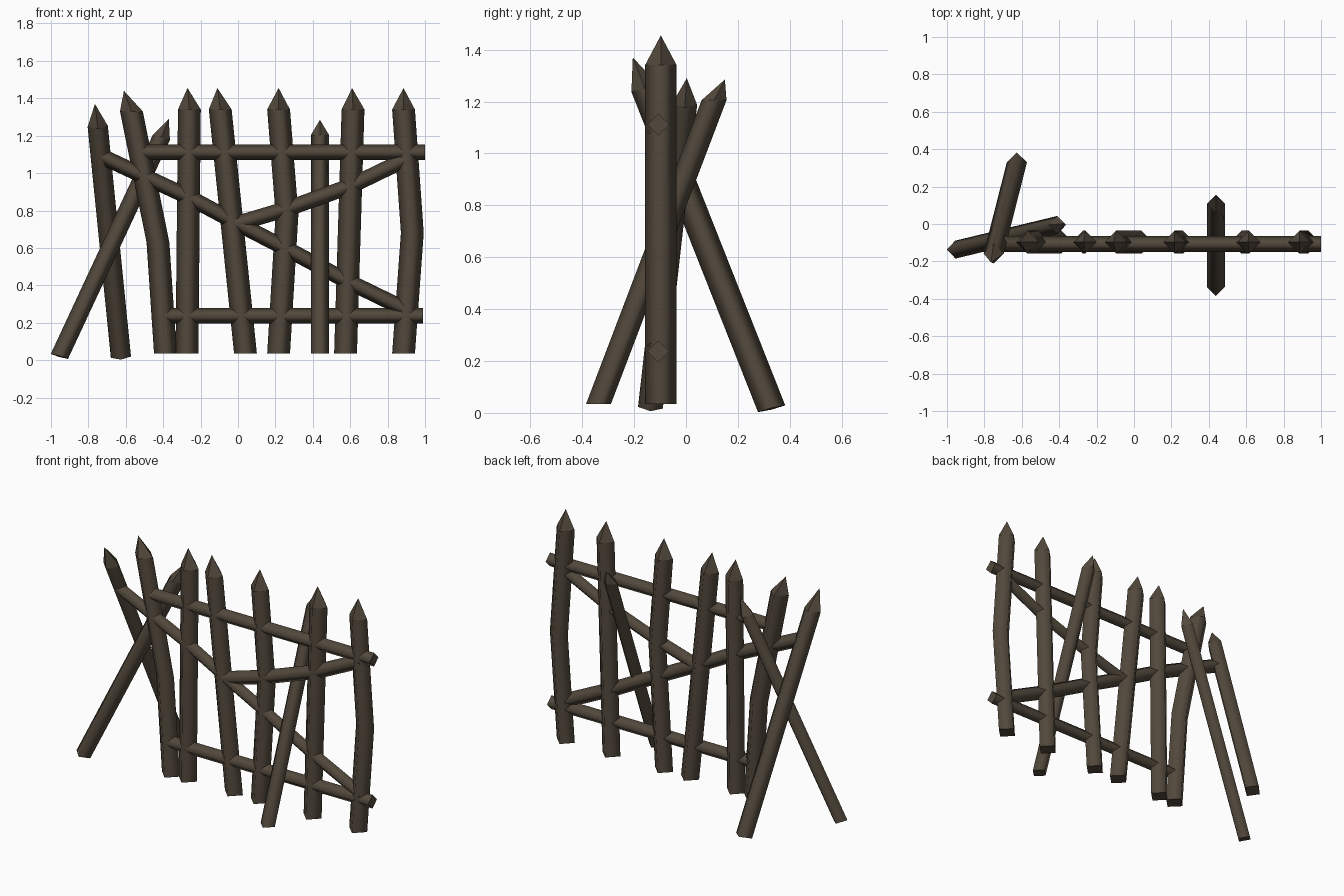
import bpy, bmesh
from mathutils import Vector

if "Cube" in bpy.data.objects:
    bpy.data.objects.remove(bpy.data.objects["Cube"])

wood = bpy.data.materials.new("dark_brown_wood")
wood.diffuse_color = (0.085, 0.066, 0.045, 1)
wood.use_nodes = True
wood.node_tree.nodes["Principled BSDF"].inputs["Base Color"].default_value = wood.diffuse_color
UP = Vector((0, 0, 1))


def beam(name, points, radius, tip=None, tilt=0.0):
    """Four-sided beam swept along points, optional sharpened tip.
    tilt: 0 = cuts are horizontal, 1 = cuts are square to the beam."""
    pts = [Vector(p) for p in points]
    bm = bmesh.new()
    rings = []
    for i, p in enumerate(pts):
        axis = (pts[min(i + 1, len(pts) - 1)] - pts[max(i - 1, 0)]).normalized()
        n = UP.lerp(axis, tilt).normalized()
        u = Vector((0, 1, 0))
        u = (u - n * u.dot(n)).normalized()
        v = n.cross(u)
        rings.append([bm.verts.new(p + d * radius) for d in (u, v, -u, -v)])
    for a, b in zip(rings, rings[1:]):
        for k in range(4):
            j = (k + 1) % 4
            bm.faces.new((a[k], a[j], b[j], b[k])).smooth = True
    bm.faces.new(rings[0][::-1])
    if tip:
        t = bm.verts.new(tip)
        for k in range(4):
            bm.faces.new((rings[-1][k], rings[-1][(k + 1) % 4], t))
    else:
        bm.faces.new(rings[-1])
    bmesh.ops.recalc_face_normals(bm, faces=bm.faces)
    me = bpy.data.meshes.new(name)
    bm.to_mesh(me)
    bm.free()
    me.materials.append(wood)
    ob = bpy.data.objects.new(name, me)
    bpy.context.collection.objects.link(ob)
    return ob


# Upright sharpened stakes: (x, z) centre line, last entry is the tip
Y = -0.097
stakes = [
    [(-0.388, 0.035), (-0.428, 0.63), (-0.57, 1.33), (-0.61, 1.44)],
    [(-0.273, 0.035), (-0.26, 1.34), (-0.27, 1.455)],
    [(0.04, 0.035), (-0.095, 1.34), (-0.11, 1.455)],
    [(0.217, 0.035), (0.262, 0.78), (0.217, 1.34), (0.217, 1.455)],
    [(0.575, 0.035), (0.615, 1.34), (0.61, 1.455)],
    [(0.885, 0.035), (0.932, 0.68), (0.885, 1.34), (0.885, 1.455)],
]
for i, s in enumerate(stakes):
    p = [(x, Y, z) for x, z in s]
    beam(f"upright_stake_{i + 1}", p[:-1], 0.061, tip=p[-1])

# Leaning stakes and props
beam("leaning_end_stake", [(-0.626, 0.33, 0.016), (-0.75, -0.158, 1.25)], 0.054,
     tip=(-0.765, -0.205, 1.37), tilt=0.65)
beam("side_prop", [(-0.955, -0.137, 0.02), (-0.41, -0.005, 1.19)], 0.048,
     tip=(-0.37, 0.003, 1.29), tilt=0.65)
beam("cross_prop", [(0.438, -0.337, 0.035), (0.438, 0.108, 1.205)], 0.048,
     tip=(0.438, 0.15, 1.285))

# Horizontal rails and diagonal braces
YR = -0.107
rails = {
    "top_rail": [(-0.54, 1.112), (1.0, 1.112)],
    "bottom_rail": [(-0.41, 0.237), (0.99, 0.237)],
    "long_brace": [(-0.73, 1.09), (-0.27, 0.875), (0, 0.73), (0.27, 0.59),
                   (0.57, 0.43), (0.92, 0.26)],
    "short_brace": [(-0.02, 0.725), (0.265, 0.81), (0.6, 0.93), (0.92, 1.085)],
}
for name, r in rails.items():
    beam(name, [(x, YR, z) for x, z in r], 0.042, tilt=1.0)
